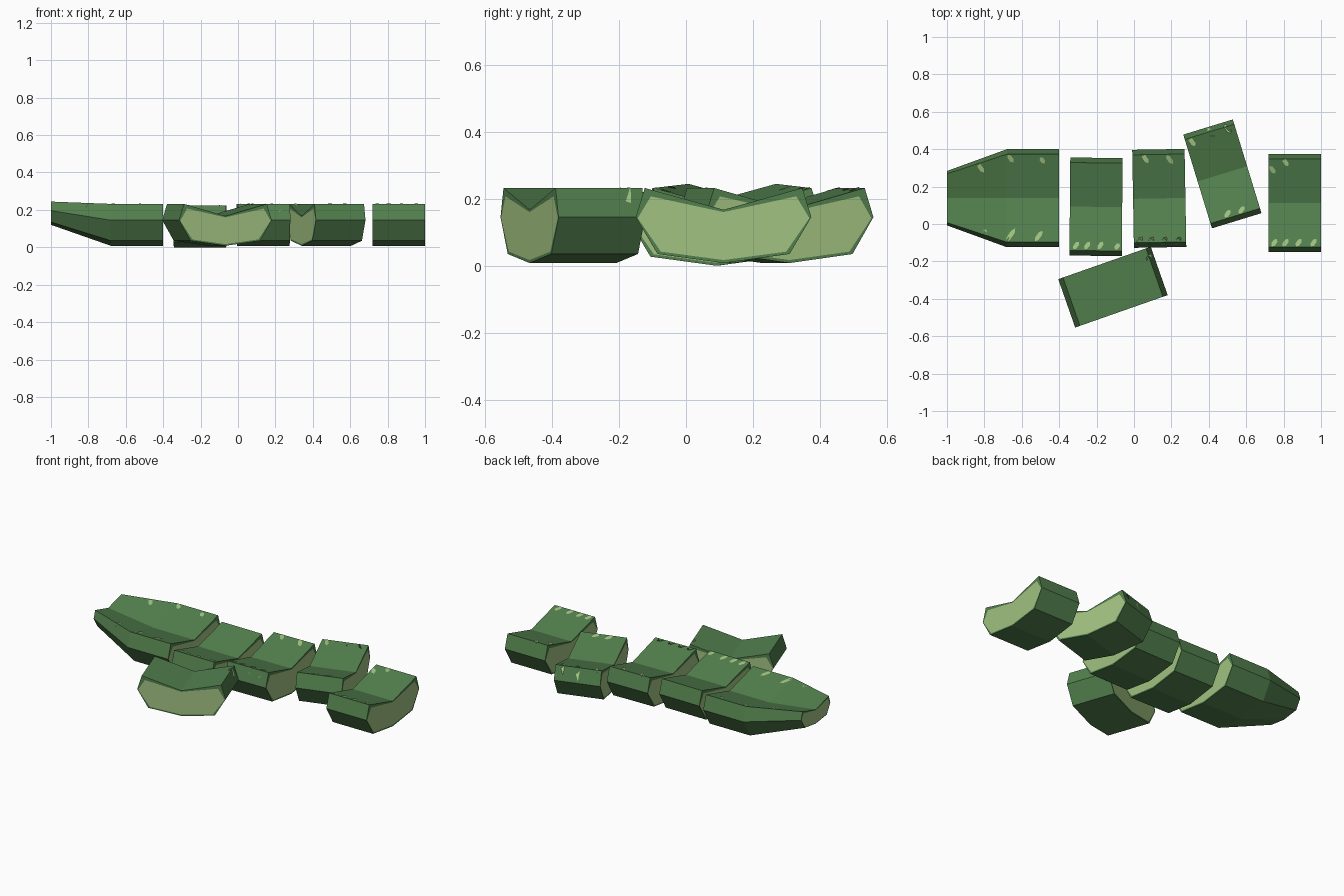
import bpy, bmesh, math
from mathutils import Matrix, Vector
from mathutils.bvhtree import BVHTree

if "Cube" in bpy.data.objects:
    bpy.data.objects.remove(bpy.data.objects["Cube"])


def material(name, rgb):
    m = bpy.data.materials.new(name)
    m.diffuse_color = (*rgb, 1)
    m.use_nodes = True
    m.node_tree.nodes["Principled BSDF"].inputs["Base Color"].default_value = m.diffuse_color
    return m


RIND = material("green rind", (0.085, 0.215, 0.075))
FLESH = material("pale green flesh", (0.36, 0.54, 0.22))

# Cross-section of the stalk: faceted underside, V groove on top (y, z)
OUTER = [(-.262, .145), (-.235, .232), (0, .167), (.235, .232),
         (.262, .145), (.197, .035), (0, .008), (-.197, .035)]
# Pale cut area inside the rind rim
INNER = [(-.256, .142), (-.217, .207), (0, .16), (.217, .207),
         (.256, .142), (.187, .042), (0, .017), (-.187, .042)]
TIP_SCALE, TIP_LIFT = 0.555, 0.12


def section(points, x, tip=False):
    if tip:
        return [(x, y * TIP_SCALE, TIP_LIFT + (z - .008) * TIP_SCALE) for y, z in points]
    return [(x, y, z) for y, z in points]


def slice_piece(name, length, loc, angle=0, tip=0):
    """Loft the section along local x; both cut ends get a pale inner face."""
    h = length / 2
    rings = [section(INNER, -h, tip > 0), section(OUTER, -h, tip > 0)]
    if tip:
        rings.append(section(OUTER, -h + tip))
    rings += [section(OUTER, h), section(INNER, h)]
    bm = bmesh.new()
    vs = [[bm.verts.new(p) for p in r] for r in rings]
    n = len(OUTER)
    for a, b in zip(vs, vs[1:]):
        for i in range(n):
            j = (i + 1) % n
            bm.faces.new((a[i], a[j], b[j], b[i]))
    for end in (vs[0], vs[-1]):
        bm.faces.new(end).material_index = 1
    bmesh.ops.recalc_face_normals(bm, faces=bm.faces)
    bm.transform(Matrix.Translation(loc) @ Matrix.Rotation(math.radians(angle), 4, 'Z'))
    me = bpy.data.meshes.new(name)
    tree = BVHTree.FromBMesh(bm)
    bm.to_mesh(me)
    bm.free()
    me.materials.append(RIND)
    me.materials.append(FLESH)
    bpy.context.collection.objects.link(bpy.data.objects.new(name, me))
    return tree


# The six cut pieces
trees = [
    slice_piece("tapered_end_piece", .60, (-.70, .138, 0), tip=.32),
    slice_piece("slice_1", .28, (-.203, .092, -.008), -.5),
    slice_piece("slice_2", .28, (.135, .137, 0), 1),
    slice_piece("slice_3", .277, (.4725, .268, 0), 17),
    slice_piece("slice_4", .28, (.86, .112, 0)),
    slice_piece("slice_5", .274, (-.1125, -.3375, 0), -70.7),
]

# Small pale flecks along the crests, laid on the surface (x, y, length)
FLECKS = [(-.66, -.06, .09), (-.51, -.065, .07), (-.80, -.045, .04),
          (-.82, .30, .06), (-.66, .35, .05), (-.49, .34, .04),
          (-.31, -.115, .05), (-.25, -.115, .05), (-.18, -.115, .05), (-.09, -.12, .04),
          (.03, -.09, .05), (.09, -.09, .05), (.16, -.09, .05), (.235, -.09, .05),
          (.06, .35, .06), (.19, .345, .06),
          (.31, .44, .06), (.41, .49, .06), (.50, .51, .06),
          (.50, .055, .05), (.575, .075, .05),
          (.75, -.10, .05), (.81, -.10, .05), (.88, -.10, .05), (.96, -.10, .05),
          (.74, .29, .05), (.81, .33, .05), (.08, -.18, .04)]


def surface_height(x, y):
    hits = [t.ray_cast(Vector((x, y, 2)), Vector((0, 0, -1)))[0] for t in trees]
    return max((h.z for h in hits if h), default=None)


bm = bmesh.new()
for x, y, length in FLECKS:
    back = y > .2
    ang = math.radians(125 if back else 55)
    pts = []
    for k in range(6):
        t = k * math.tau / 6
        u, v = length / 2 * math.cos(t), .013 * math.sin(t)
        px = x + u * math.cos(ang) - v * math.sin(ang)
        py = y + u * math.sin(ang) + v * math.cos(ang)
        z = surface_height(px, py)
        if z is not None and z > .15:
            pts.append((px, py, z + .003))
    if len(pts) > 2:
        bm.faces.new([bm.verts.new(p) for p in pts])
me = bpy.data.meshes.new("rind_flecks")
bm.to_mesh(me)
bm.free()
me.materials.append(FLESH)
bpy.context.collection.objects.link(bpy.data.objects.new("rind_flecks", me))
